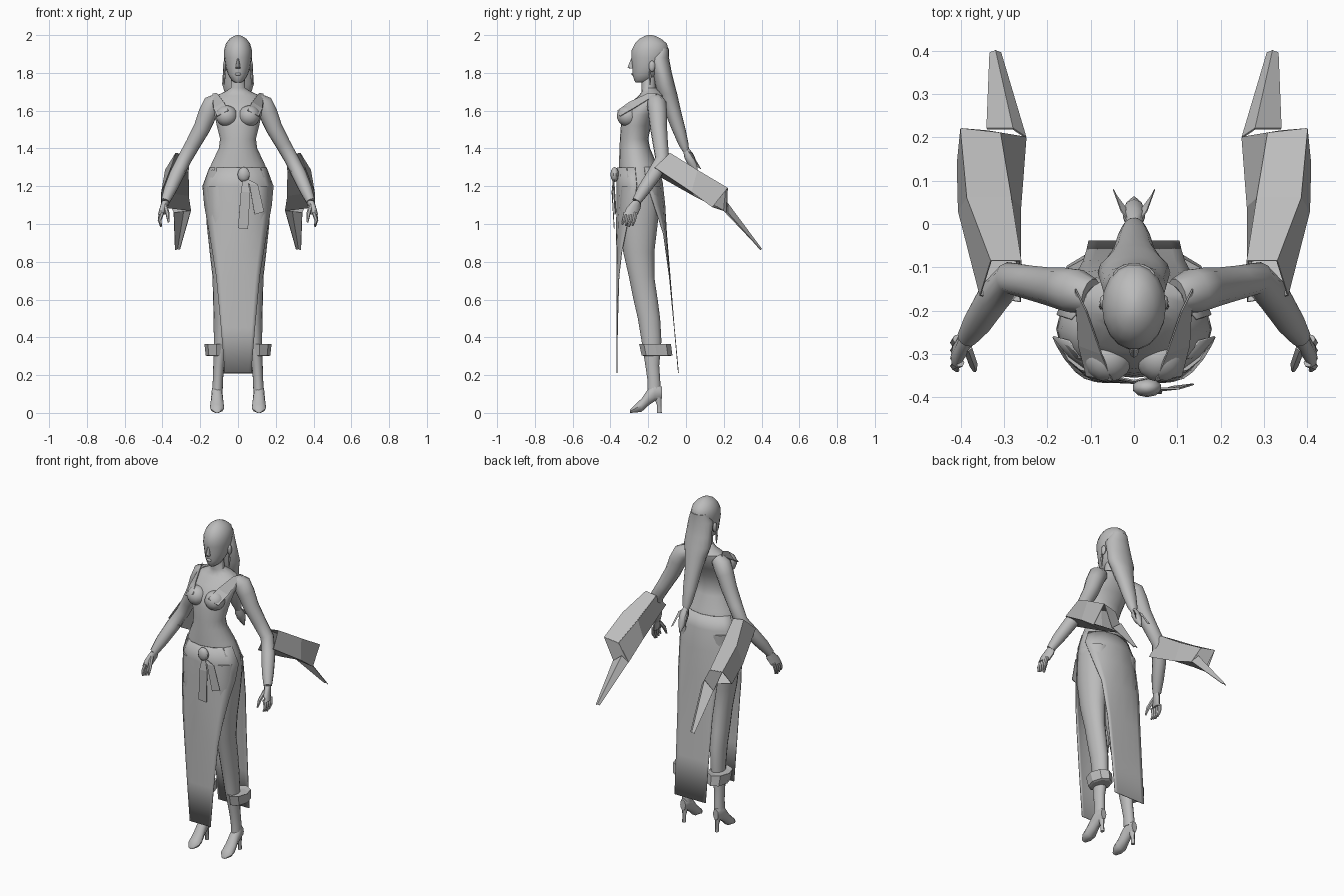
import bpy, bmesh, math
from mathutils import Vector as V

grey = bpy.data.materials.new("plain grey")
grey.diffuse_color = (0.5, 0.5, 0.5, 1)


def finish(name, bm, mirror=False, smooth=True, thick=0):
    bmesh.ops.recalc_face_normals(bm, faces=bm.faces)
    me = bpy.data.meshes.new(name)
    bm.to_mesh(me)
    bm.free()
    me.materials.append(grey)
    ob = bpy.data.objects.new(name, me)
    bpy.context.collection.objects.link(ob)
    if thick:
        m = ob.modifiers.new("thickness", 'SOLIDIFY')
        m.thickness = thick
        m.offset = 0
    if mirror:
        m = ob.modifiers.new("mirror", 'MIRROR')
        m.use_clip = False
        m.use_mirror_merge = False
    if smooth:
        bpy.ops.object.select_all(action='DESELECT')
        ob.select_set(True)
        bpy.context.view_layer.objects.active = ob
        bpy.ops.object.shade_smooth_by_angle(angle=math.radians(45))
    return ob


def loft(name, rings, n=14, cap=True, **kw):
    """Skin elliptical rings, each given as (centre, half axis u, half axis v)."""
    bm = bmesh.new()
    rows = []
    for c, u, v in rings:
        rows.append([bm.verts.new(V(c) + V(u) * math.cos(a) + V(v) * math.sin(a))
                     for a in (2 * math.pi * i / n for i in range(n))])
    for a, b in zip(rows, rows[1:]):
        for i in range(n):
            j = (i + 1) % n
            bm.faces.new((a[i], a[j], b[j], b[i]))
    if cap:
        bm.faces.new(rows[0])
        bm.faces.new(rows[-1])
    return finish(name, bm, **kw)


def stack(name, rows, n=16, **kw):
    """Horizontal rings: (z, x centre, y front, y back, half width)."""
    return loft(name, [((x, (f + b) / 2, z), (w, 0, 0), (0, (b - f) / 2, 0))
                       for z, x, f, b, w in rows], n, **kw)


def tube(name, pts, n=10, **kw):
    """Round tube along points: (x, y, z, radius)."""
    rings = []
    for i, p in enumerate(pts):
        d = (V(pts[min(i + 1, len(pts) - 1)][:3]) - V(pts[max(i - 1, 0)][:3])).normalized()
        u = d.cross(V((0, 1, 0.3))).normalized()
        rings.append((p[:3], u * p[3], d.cross(u) * p[3]))
    return loft(name, rings, n, **kw)


def ball(name, c, r, seg=14, **kw):
    bm = bmesh.new()
    bmesh.ops.create_uvsphere(bm, u_segments=seg, v_segments=seg * 2 // 3, radius=1)
    for v in bm.verts:
        v.co = V(c) + V(v.co[i] * r[i] for i in range(3))
    return finish(name, bm, **kw)


def grid(name, rows, **kw):
    """Sheet skinned over rows of points."""
    bm = bmesh.new()
    vs = [[bm.verts.new(p) for p in r] for r in rows]
    for a, b in zip(vs, vs[1:]):
        for i in range(len(a) - 1):
            bm.faces.new((a[i], a[i + 1], b[i + 1], b[i]))
    return finish(name, bm, **kw)


# Torso, hips and neck
stack("torso", [
    (1.10, 0, -.345, -.14, .165), (1.18, 0, -.355, -.13, .18), (1.25, 0, -.355, -.135, .168),
    (1.32, 0, -.355, -.155, .14), (1.40, 0, -.352, -.19, .102), (1.45, 0, -.35, -.20, .095),
    (1.52, 0, -.345, -.185, .112), (1.58, 0, -.335, -.155, .125), (1.64, 0, -.295, -.12, .135),
    (1.68, 0, -.25, -.115, .115), (1.70, 0, -.235, -.13, .07), (1.72, 0, -.235, -.16, .038),
    (1.80, 0, -.235, -.16, .034)], n=20)
ball("bust", (.06, -.308, 1.572), (.058, .058, .056), mirror=True)
# Bodice edge rising from bust to shoulder
grid("bodice_edge", [[(.05, -.362, 1.60), (.075, -.30, 1.645), (.11, -.20, 1.692)],
                     [(.11, -.35, 1.57), (.128, -.28, 1.61), (.135, -.15, 1.69)]],
     mirror=True, smooth=False, thick=.004)

# Head, nose, lips, ears and earrings
stack("head", [
    (1.748, 0, -.265, -.215, .016), (1.76, 0, -.275, -.18, .033), (1.79, 0, -.283, -.15, .052),
    (1.83, 0, -.284, -.12, .065), (1.88, 0, -.291, -.10, .073), (1.92, 0, -.289, -.09, .074),
    (1.955, 0, -.272, -.10, .064), (1.98, 0, -.248, -.13, .045), (1.995, 0, -.22, -.16, .022),
    (2.0, 0, -.20, -.18, .005)], n=18)
stack("nose", [(1.822, 0, -.298, -.27, .012), (1.83, 0, -.309, -.27, .012),
               (1.875, 0, -.291, -.27, .006)], n=8)
ball("lips", (0, -.281, 1.793), (.017, .009, .008), 8)
ball("ear", (.07, -.18, 1.835), (.010, .018, .03), 8, mirror=True)
tube("earring", [(.073, -.19, 1.81, .005), (.074, -.19, 1.78, .008), (.073, -.19, 1.735, .002)],
     n=6, mirror=True)

# Long hair falling behind, with tied tip
stack("hair", [
    (1.93, 0, -.16, -.09, .05), (1.88, 0, -.20, -.09, .074), (1.80, 0, -.175, -.075, .08),
    (1.74, 0, -.165, -.06, .084), (1.69, 0, -.15, -.047, .068), (1.60, 0, -.115, -.027, .05),
    (1.50, 0, -.075, -.002, .04), (1.42, 0, -.04, .014, .028), (1.38, 0, -.015, .016, .016)])
tube("hair_tip", [(0, .0, 1.395, .016), (0, .015, 1.36, .026), (0, .035, 1.32, .024),
                  (0, .06, 1.265, .004)], n=8)
grid("hair_ribbon", [[(.0, -.01, 1.40), (.03, .03, 1.375), (.048, .08, 1.29)],
                     [(.0, .01, 1.365), (.025, .045, 1.345), (.04, .065, 1.30)]],
     mirror=True, smooth=False, thick=.003)

# Arms and hands
tube("arm", [(.10, -.165, 1.655, .04), (.135, -.155, 1.635, .052), (.16, -.15, 1.585, .05),
             (.19, -.145, 1.51, .045), (.24, -.135, 1.42, .04), (.285, -.125, 1.34, .038),
             (.325, -.17, 1.26, .039), (.36, -.225, 1.18, .034), (.385, -.262, 1.12, .024)],
     n=12, mirror=True)
loft("palm", [((.382, -.258, 1.125), (.014, .014, 0), (.014, -.018, 0)),
              ((.393, -.278, 1.085), (.015, .012, 0), (.016, -.036, 0)),
              ((.405, -.293, 1.05), (.014, .010, 0), (.012, -.036, 0))], mirror=True, n=10)
for i in range(4):
    y = -.266 - .018 * i
    tube("finger_%d" % (i + 1), [(.402 + .002 * (3 - i), y, 1.06, .011),
                                 (.415, y - .008, 1.02, .010),
                                 (.408, y - .018, .985 + .006 * abs(i - 1), .005)],
         n=6, mirror=True)
tube("thumb", [(.385, -.285, 1.10, .012), (.372, -.322, 1.05, .011), (.368, -.338, 1.01, .005)],
     n=6, mirror=True)

# Wide open sleeves with trailing points
elbow = [(.262, -.085, 1.365), (.33, -.085, 1.375), (.355, -.165, 1.30), (.262, -.18, 1.275)]
mid = [(.285, .06, 1.265), (.385, .06, 1.285), (.405, .03, 1.17), (.262, .04, 1.15)]
hem = [(.31, .21, 1.175), (.40, .22, 1.19), (.408, .14, 1.09), (.25, .20, 1.07)]
grid("sleeve", [r + r[:1] for r in (elbow, mid, hem)], mirror=True, smooth=False, thick=.004)
grid("sleeve_point", [[(.25, .20, 1.07), (.28, .22, 1.11), (.34, .22, 1.06)],
                      [(.308, .395, .865), (.32, .40, .868), (.333, .395, .862)]],
     mirror=True, smooth=False, thick=.004)
grid("sleeve_hem", [[(.25, .20, 1.07), (.34, .215, 1.06)], [(.31, .21, 1.175), (.40, .22, 1.19)]],
     mirror=True, smooth=False, thick=.003)

# Legs
stack("leg", [
    (1.20, .092, -.345, -.135, .085), (1.10, .09, -.35, -.14, .082), (1.0, .09, -.348, -.15, .076),
    (.85, .088, -.332, -.168, .062), (.72, .085, -.302, -.168, .05), (.60, .086, -.278, -.15, .046),
    (.50, .086, -.255, -.137, .043), (.38, .09, -.235, -.13, .038), (.25, .102, -.215, -.142, .029),
    (.18, .106, -.205, -.137, .027), (.12, .109, -.205, -.133, .028)], mirror=True)
# Folded boot cuff
stack("boot_cuff", [(.30, .115, -.22, -.085, .045), (.305, .115, -.235, -.072, .056),
                    (.365, .115, -.248, -.08, .063), (.36, .115, -.225, -.11, .045)],
      n=8, mirror=True, smooth=False)
# High heeled shoe, skinned from heel to toe: (y, bottom, top, half width)
loft("shoe", [((.111, y, (a + b) / 2), (w, 0, 0), (0, 0, (b - a) / 2)) for y, a, b, w in (
    (-.128, .075, .14, .018), (-.165, .06, .165, .029), (-.20, .036, .13, .031),
    (-.235, .004, .078, .036), (-.27, 0, .045, .036), (-.297, 0, .016, .016))],
    n=10, mirror=True)
stack("shoe_heel", [(0, .111, -.153, -.128, .011), (.04, .111, -.153, -.131, .010),
                    (.10, .111, -.178, -.128, .02)], n=8, mirror=True)

# Long skirt panels: (z, half width, y at edge, y at centre)
def panel(name, rows):
    grid(name, [[(w * t, c + (e - c) * abs(t) ** 2.5, z)
                 for t in (-1, -.8, -.5, 0, .5, .8, 1)] for z, w, e, c in rows], thick=.004)

panel("front_skirt", [(1.30, .150, -.27, -.362), (1.20, .187, -.26, -.366), (1.10, .178, -.28, -.366),
                      (1.0, .160, -.31, -.368), (.85, .135, -.34, -.367), (.72, .115, -.355, -.367),
                      (.45, .09, -.363, -.366), (.21, .07, -.365, -.365)])
panel("back_skirt", [(1.30, .145, -.22, -.145), (1.22, .178, -.21, -.125), (1.10, .16, -.17, -.112),
                     (.95, .135, -.12, -.103), (.72, .118, -.088, -.084), (.45, .11, -.062, -.062),
                     (.21, .105, -.04, -.04)])

# Waist knot with two hanging tails
ball("waist_knot", (.03, -.378, 1.262), (.034, .022, .04), 10)
grid("waist_tail_long", [[(.025, -.385, 1.235), (.05, -.385, 1.235)],
                         [(.015, -.392, 1.17), (.065, -.39, 1.17)],
                         [(0, -.38, .978), (.053, -.38, .973)]], smooth=False, thick=.004)
grid("waist_tail_short", [[(.035, -.38, 1.235), (.055, -.38, 1.235)],
                          [(.06, -.385, 1.21), (.105, -.38, 1.21)],
                          [(.088, -.376, 1.05), (.138, -.37, 1.065)]], smooth=False, thick=.004)
